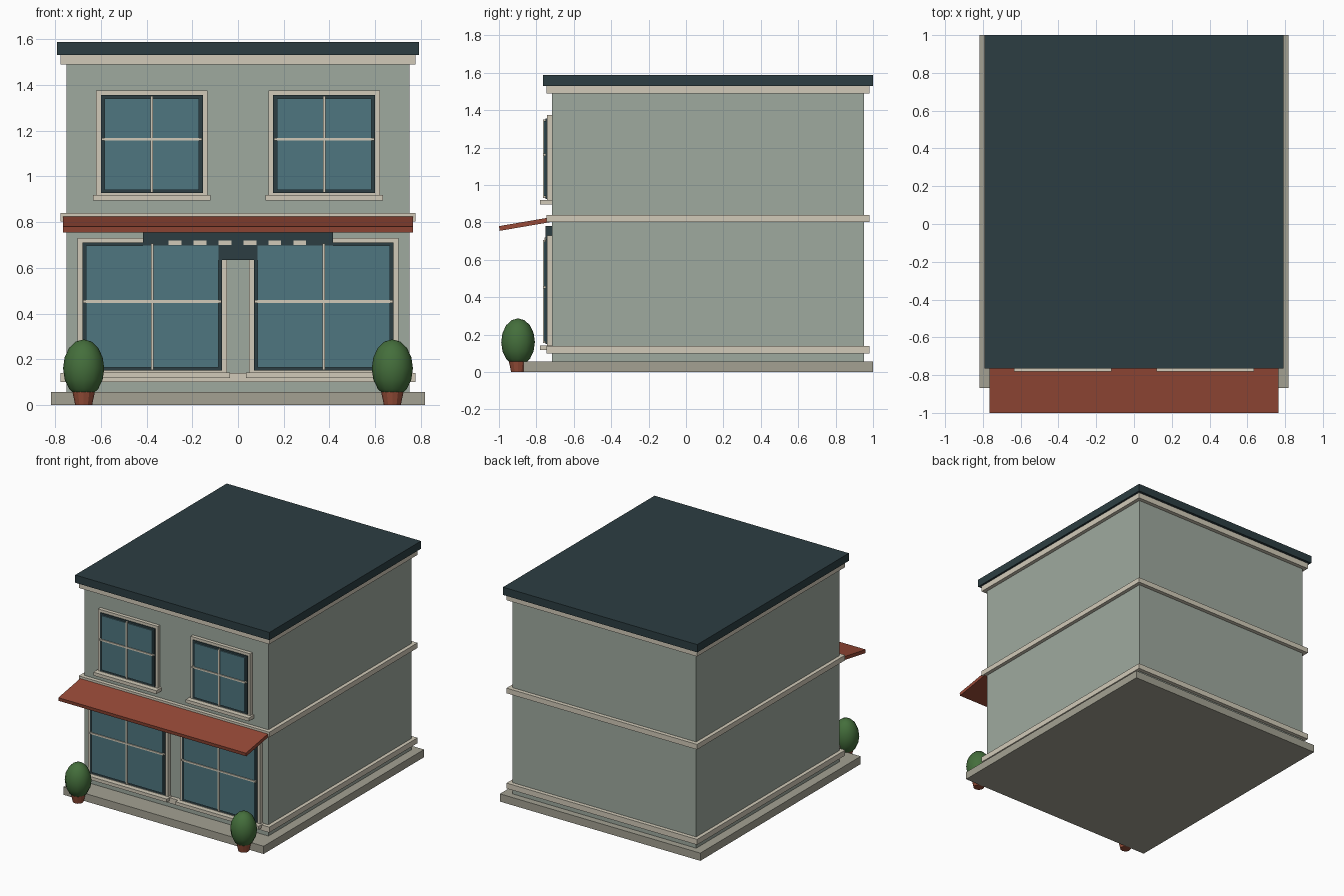
import bpy, bmesh, math

if "Cube" in bpy.data.objects:
    bpy.data.objects.remove(bpy.data.objects["Cube"])


def material(name, r, g, b):
    m = bpy.data.materials.new(name)
    m.diffuse_color = [(c / 255) ** 2.2 for c in (r, g, b)] + [1]
    m.use_nodes = True
    m.node_tree.nodes["Principled BSDF"].inputs["Base Color"].default_value = m.diffuse_color
    return m


WALL = material("sage_wall", 157, 168, 157)
TRIM = material("cream_trim", 208, 201, 183)
STONE = material("stone", 162, 160, 145)
DARK = material("dark_slate", 48, 64, 68)
GLASS = material("window_glass", 80, 117, 127)
RED = material("awning_red", 150, 75, 58)
CLAY = material("terracotta", 150, 80, 60)
LEAF = material("leaf", 70, 110, 62)


def finish(bm, name, mat):
    bmesh.ops.recalc_face_normals(bm, faces=bm.faces)
    me = bpy.data.meshes.new(name)
    bm.to_mesh(me)
    bm.free()
    me.materials.append(mat)
    ob = bpy.data.objects.new(name, me)
    bpy.context.collection.objects.link(ob)
    return ob


def box(name, x, y, z, mat):
    """Box from (min, max) ranges on each axis."""
    bm = bmesh.new()
    bmesh.ops.create_cube(bm, size=1)
    for v in bm.verts:
        v.co = [r[0] + (c + 0.5) * (r[1] - r[0]) for c, r in zip(v.co, (x, y, z))]
    return finish(bm, name, mat)


FRONT = -0.717

# Main shell, bands and roof
box("base_slab", (-0.817, 0.817), (-0.868, 1.0), (0, 0.057), STONE)
box("walls", (-0.75, 0.75), (FRONT, 0.952), (0.05, 1.50), WALL)
for name, z0, z1 in (("base_band", 0.1, 0.14), ("floor_band", 0.802, 0.84),
                     ("cornice", 1.488, 1.53)):
    box(name, (-0.777, 0.777), (-0.745, 0.981), (z0, z1), TRIM)
box("roof_slab", (-0.792, 0.792), (-0.765, 1.0), (1.53, 1.587), DARK)


# Windows: stacked trim, frame, glass, glazing bars and sill
def window(name, cx, hw, z0, z1, zbar):
    def part(suffix, h, front, za, zb, mat):
        box(f"{name}_{suffix}", (cx - h, cx + h), (front, FRONT + 0.005), (za, zb), mat)
    part("trim", hw + 0.02, -0.743, z0 - 0.02, z1 + 0.02, TRIM)
    part("frame", hw, -0.75, z0, z1, DARK)
    part("glass", hw - 0.016, -0.758, z0 + 0.014, z1 - 0.014, GLASS)
    part("upright_bar", 0.006, -0.765, z0 + 0.004, z1 - 0.004, TRIM)
    part("cross_bar", hw - 0.003, -0.764, zbar - 0.006, zbar + 0.006, TRIM)
    part("sill", hw + 0.034, -0.78, z0 - 0.031, z0 - 0.007, TRIM)


for s, side in ((-1, "left"), (1, "right")):
    window(f"upper_window_{side}", s * 0.377, 0.223, 0.926, 1.355, 1.162)
    window(f"shop_window_{side}", s * 0.375, 0.306, 0.15, 0.711, 0.453)

# Sign board with plain dashes
box("sign_board", (-0.415, 0.415), (-0.752, FRONT), (0.633, 0.78), DARK)
for i in range(6):
    c = -0.275 + i * 0.109
    box(f"sign_dash_{i + 1}", (c - 0.028, c + 0.028), (-0.757, -0.745), (0.70, 0.719), TRIM)

# Sloping awning: side profile extruded across the front
bm = bmesh.new()
profile = [(-1.0, 0.78), (-0.996, 0.755), (-0.717, 0.803), (-0.721, 0.828)]
face = bm.faces.new([bm.verts.new((-0.765, y, z)) for y, z in profile])
new = bmesh.ops.extrude_face_region(bm, geom=[face])["geom"]
bmesh.ops.translate(bm, vec=(1.53, 0, 0),
                    verts=[v for v in new if isinstance(v, bmesh.types.BMVert)])
finish(bm, "awning", RED)

# Potted shrubs
for s, side in ((-1, "left"), (1, "right")):
    bm = bmesh.new()
    bmesh.ops.create_cone(bm, cap_ends=True, segments=12, radius1=0.037,
                          radius2=0.052, depth=0.07)
    pot = finish(bm, f"pot_{side}", CLAY)
    pot.location = (s * 0.675, -0.898, 0.035)
    bm = bmesh.new()
    bmesh.ops.create_uvsphere(bm, u_segments=12, v_segments=8, radius=1)
    for v in bm.verts:
        v.co = (v.co.x * 0.09, v.co.y * 0.09, v.co.z * 0.127)
    for f in bm.faces:
        f.smooth = True
    shrub = finish(bm, f"shrub_{side}", LEAF)
    shrub.location = (s * 0.675, -0.898, 0.16)
